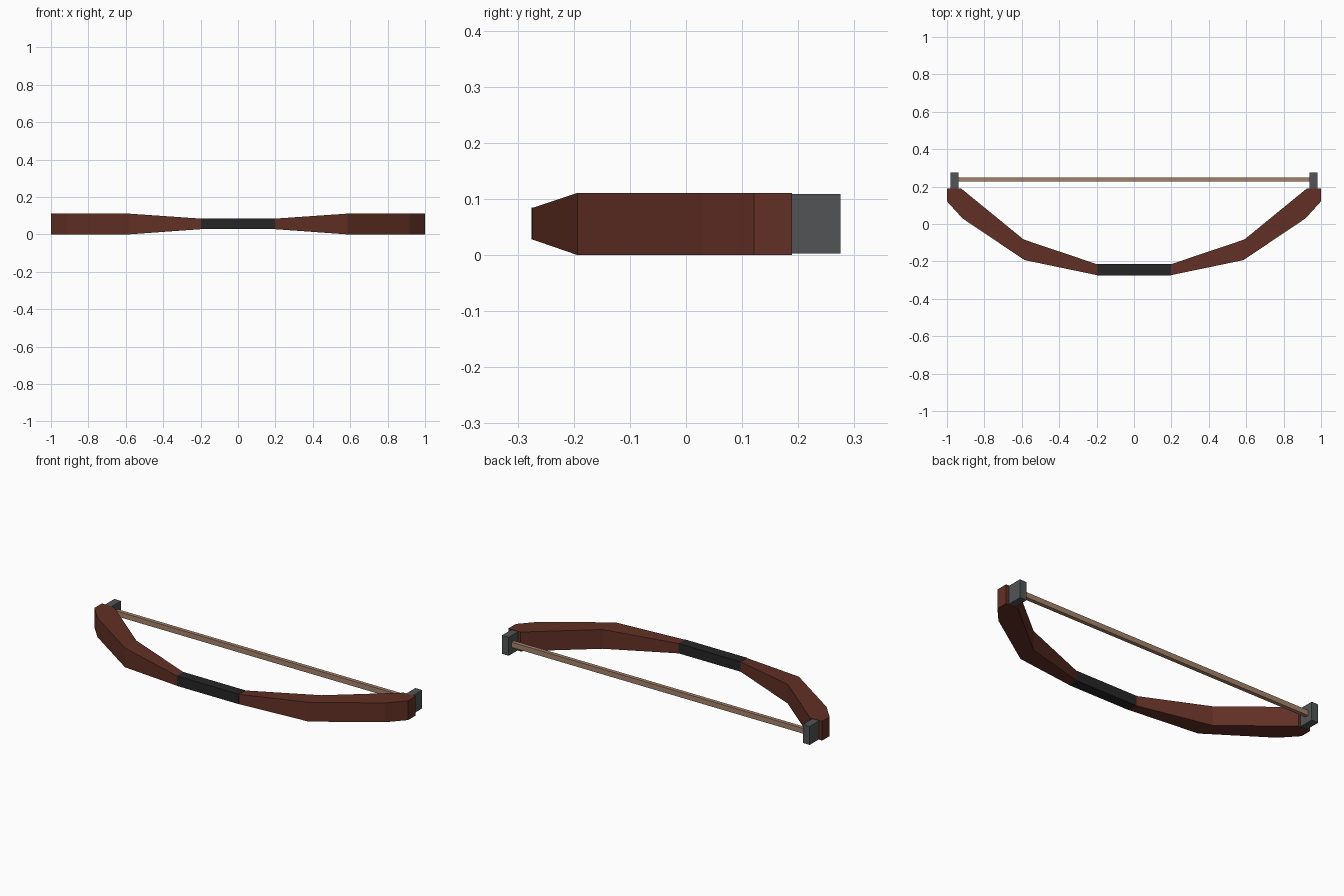
import bpy, bmesh

if "Cube" in bpy.data.objects:
    bpy.data.objects.remove(bpy.data.objects["Cube"])


def material(name, rgb):
    m = bpy.data.materials.new(name)
    lin = [((c / 255 + 0.055) / 1.055) ** 2.4 for c in rgb]
    m.diffuse_color = (*lin, 1)
    m.use_nodes = True
    m.node_tree.nodes["Principled BSDF"].inputs["Base Color"].default_value = m.diffuse_color
    return m


WOOD = material("dark red wood", (98, 48, 37))
GRIP = material("black grip", (38, 38, 38))
METAL = material("dark grey tip", (82, 84, 85))
CORD = material("tan cord", (164, 130, 108))


def finish(name, bm, mat):
    bmesh.ops.recalc_face_normals(bm, faces=bm.faces[:])
    me = bpy.data.meshes.new(name)
    bm.to_mesh(me)
    bm.free()
    me.materials.append(mat)
    ob = bpy.data.objects.new(name, me)
    bpy.context.collection.objects.link(ob)
    return ob


def box(name, lo, hi, mat):
    bm = bmesh.new()
    bmesh.ops.create_cube(bm, size=1)
    for v in bm.verts:
        v.co = [(a + b) / 2 + c * (b - a) for a, b, c in zip(lo, hi, v.co)]
    return finish(name, bm, mat)


# limb cross-sections: front point (x, y), back point (x, y), bottom z, top z
SECTIONS = [
    ((0.195, -0.274), (0.195, -0.216), 0.028, 0.084),
    ((0.585, -0.193), (0.59, -0.083), 0.0, 0.111),
    ((0.917, 0.03), (0.923, 0.189), 0.0, 0.111),
    ((1.0, 0.121), (1.0, 0.189), 0.0, 0.111),
]


def limb(name, side):
    bm = bmesh.new()
    rings = []
    for f, b, z0, z1 in SECTIONS:
        pts = [(f, z0), (b, z0), (b, z1), (f, z1)]
        rings.append([bm.verts.new((side * p[0], p[1], z)) for p, z in pts])
    for r, s in zip(rings, rings[1:]):
        for i in range(4):
            j = (i + 1) % 4
            bm.faces.new((r[i], r[j], s[j], s[i]))
    bm.faces.new(rings[0])
    bm.faces.new(rings[-1])
    return finish(name, bm, WOOD)


# mirrored limbs and string holders
for label, s in (("left", -1), ("right", 1)):
    limb(label + "_limb", s)
    xs = sorted((s * 0.938, s * 0.981))
    box(label + "_string_holder", (xs[0], 0.17, 0.003), (xs[1], 0.275, 0.109), METAL)

# centre grip and bowstring
box("grip", (-0.197, -0.275, 0.028), (0.197, -0.215, 0.085), GRIP)
box("bowstring", (-0.945, 0.226, 0.041), (0.945, 0.248, 0.071), CORD)
